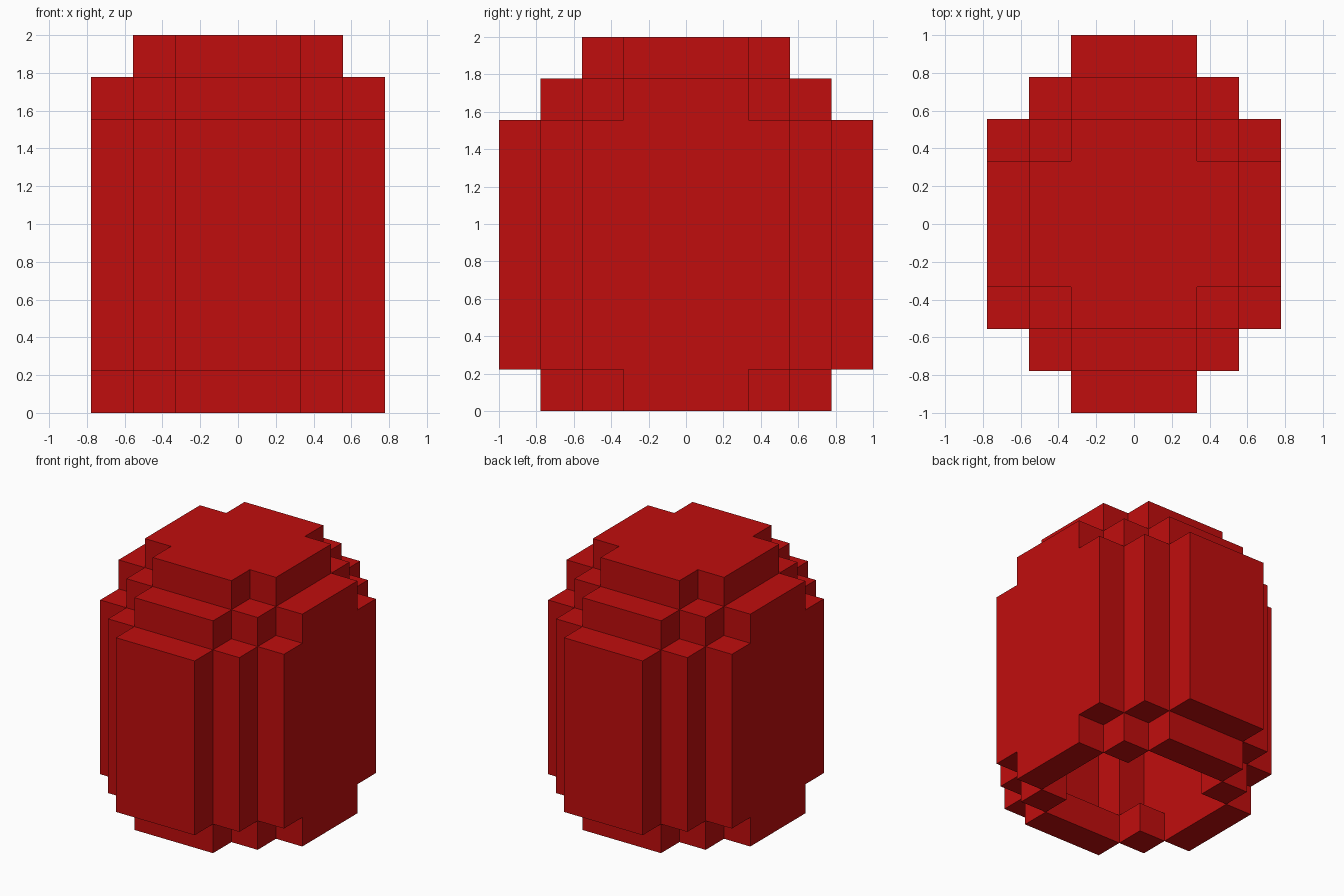
import bpy, bmesh, math
from mathutils import Vector

cube = bpy.data.objects.get("Cube")
if cube:
    bpy.data.objects.remove(cube, do_unlink=True)

U = 2 / 9  # block size

red = bpy.data.materials.new("red")
red.use_nodes = True
colour = (0.527, 0.004, 0.004, 1)
red.diffuse_color = colour
red.node_tree.nodes["Principled BSDF"].inputs["Base Color"].default_value = colour


def layer(outer, inner, levels):
    """Blocks with inner < |row| <= outer, listed per column distance from the centre."""
    return {(i, j, k) for k in levels for i in range(-3, 4) for j in range(-4, 5)
            if inner[abs(i)] < abs(j) <= outer[abs(i)]}


SOLID = (-1, -1, -1, -1)
narrow_ring = ((3, 3, 2, 1), (2, 2, 1, -1))
wide_ring = ((4, 4, 3, 2), (3, 3, 2, -1))

# Hollow shell: open lower ring, tall wall, upper ring, closed cap
blocks = layer(*narrow_ring, [0])
blocks |= layer(*wide_ring, range(1, 7))
blocks |= layer(*narrow_ring, [7])
blocks |= layer((2, 2, 1, -1), SOLID, [8])

# Keep only faces between a block and empty space
bm = bmesh.new()
for block in blocks:
    centre = Vector(block) + Vector((0, 0, 0.5))
    for axis in range(3):
        for sign in (-1, 1):
            n = Vector((0, 0, 0))
            n[axis] = sign
            if tuple(int(a + b) for a, b in zip(block, n)) in blocks:
                continue
            a, b = Vector((0, 0, 0)), Vector((0, 0, 0))
            a[(axis + 1) % 3] = 0.5
            b[(axis + 2) % 3] = 0.5 * sign
            mid = centre + n * 0.5
            bm.faces.new([bm.verts.new((mid + p) * U)
                          for p in (-a - b, a - b, a + b, b - a)])

# Weld and merge coplanar faces
bmesh.ops.remove_doubles(bm, verts=bm.verts, dist=0.001)
bmesh.ops.dissolve_limit(bm, angle_limit=math.radians(1), verts=bm.verts, edges=bm.edges)

mesh = bpy.data.meshes.new("stepped_shell")
bm.to_mesh(mesh)
bm.free()
mesh.materials.append(red)
shell = bpy.data.objects.new("stepped_shell", mesh)
bpy.context.collection.objects.link(shell)
